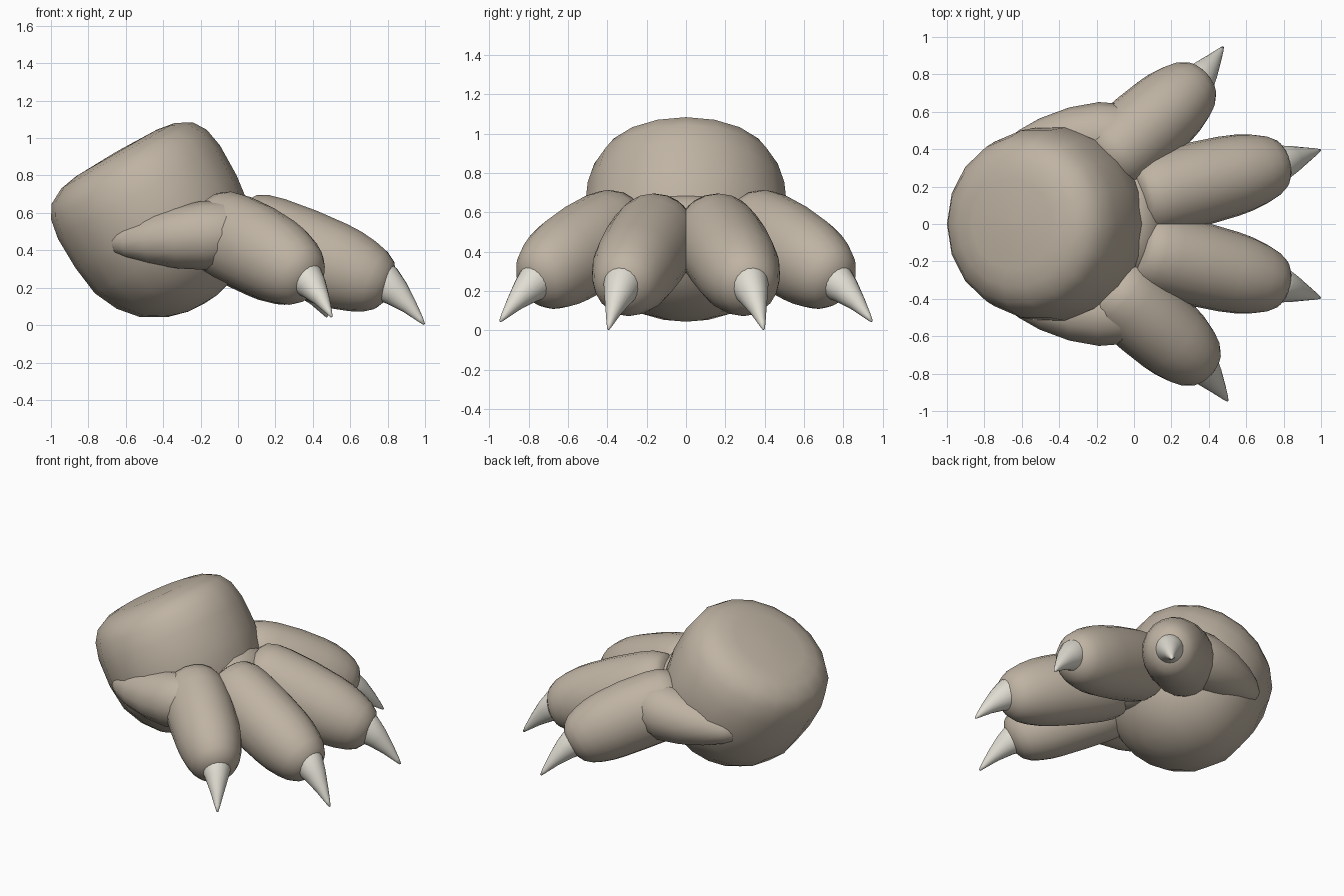
import bpy, bmesh, math
from mathutils import Vector, Matrix

cube = bpy.data.objects.get("Cube")
if cube:
    bpy.data.objects.remove(cube, do_unlink=True)


def material(name, rgb):
    mat = bpy.data.materials.new(name)
    mat.use_nodes = True
    mat.diffuse_color = (*rgb, 1)
    mat.node_tree.nodes["Principled BSDF"].inputs["Base Color"].default_value = (*rgb, 1)
    return mat


SKIN = material("taupe skin", (0.52, 0.45, 0.365))
CLAW = material("ivory claw", (0.75, 0.73, 0.65))


def loft(name, rings, mat):
    """Skin a list of point rings, closing both ends."""
    bm = bmesh.new()
    loops = [[bm.verts.new(p) for p in ring] for ring in rings]
    n = len(loops[0])
    for a, b in zip(loops, loops[1:]):
        for i in range(n):
            j = (i + 1) % n
            bm.faces.new((a[i], a[j], b[j], b[i]))
    bm.faces.new(loops[0][::-1])
    bm.faces.new(loops[-1])
    bmesh.ops.recalc_face_normals(bm, faces=bm.faces)
    for f in bm.faces:
        f.smooth = True
    mesh = bpy.data.meshes.new(name)
    bm.to_mesh(mesh)
    bm.free()
    mesh.materials.append(mat)
    obj = bpy.data.objects.new(name, mesh)
    bpy.context.collection.objects.link(obj)
    return obj


def limb(name, path, profile, mat, width=1.0, sides=20):
    """Sweep a (position, radius) profile along a three-point curve."""
    p0, p1, p2 = (Vector(p) for p in path)
    rings = []
    for t, r in profile:
        centre = p0 * (1 - t) ** 2 + p1 * 2 * t * (1 - t) + p2 * t * t
        along = ((p1 - p0) * (1 - t) + (p2 - p1) * t).normalized()
        across = along.cross(Vector((0, 0, 1))).normalized()
        up = across.cross(along)
        rings.append([centre + across * r * width * math.cos(a) + up * r * math.sin(a)
                      for a in (math.tau * i / sides for i in range(sides))])
    return loft(name, rings, mat)


# Ankle: a rounded barrel leaning backwards, as (radius, half width, height)
ankle_profile = [(0.01, 0.01, 1.128), (0.25, 0.24, 1.122), (0.35, 0.34, 1.105),
                 (0.435, 0.425, 1.06), (0.48, 0.474, 0.99), (0.5, 0.508, 0.88),
                 (0.497, 0.525, 0.7), (0.475, 0.5, 0.53), (0.415, 0.43, 0.40),
                 (0.33, 0.34, 0.30), (0.2, 0.21, 0.225), (0.09, 0.1, 0.195), (0.01, 0.01, 0.19)]
lean = Matrix.Rotation(math.radians(-30), 3, 'Y')
loft("ankle", [[lean @ Vector((-0.103 + r * math.cos(a), w * math.sin(a), h))
                for a in (math.tau * i / 18 for i in range(18))]
               for r, w, h in ankle_profile], SKIN)

# Palm: a small rounded core filling the gap where the toes meet the ankle
palm_angles = [math.pi * (i + 0.1) / 10.2 for i in range(11)]
loft("palm", [[(0.17 * math.sin(v) * math.cos(a), 0.3 * math.sin(v) * math.sin(a),
                0.49 + 0.2 * math.cos(v))
               for a in (math.tau * i / 18 for i in range(18))]
              for v in palm_angles], SKIN)

toe_profile = [(0, 0.17), (0.03, 0.205), (0.1, 0.228), (0.2, 0.237), (0.4, 0.238),
               (0.6, 0.23), (0.7, 0.22), (0.8, 0.2), (0.88, 0.175), (0.94, 0.14),
               (0.98, 0.085), (1, 0.01)]
claw_profile = [(0, 0.106), (0.2, 0.103), (0.45, 0.076), (0.7, 0.045), (0.92, 0.018), (1, 0.006)]
pad_profile = [(0, 0.04), (0.02, 0.1), (0.07, 0.15), (0.16, 0.178), (0.35, 0.184),
               (0.55, 0.165), (0.75, 0.13), (0.9, 0.09), (0.97, 0.06), (1, 0.02)]

for side, s, shift in (("left", 1, 0), ("right", -1, 0.025)):
    # The two sides spread slightly differently
    def path(*points, dx=0):
        return [(x + dx, s * y, z) for x, y, z in points]

    limb(side + "_inner_toe",
         path((0.01, 0.13, 0.51), (0.43, 0.24, 0.36), (0.825, 0.33, 0.195)),
         toe_profile, SKIN, 0.95)
    limb(side + "_inner_claw",
         path((0.735, 0.31, 0.26), (0.86, 0.35, 0.18), (0.995, 0.395, 0.005)),
         claw_profile, CLAW, 0.94)
    limb(side + "_outer_toe",
         path((-0.175, 0.31, 0.52), (0.125, 0.565, 0.405), (0.37, 0.785, 0.22), dx=shift),
         toe_profile, SKIN, 0.92)
    limb(side + "_outer_claw",
         path((0.295, 0.71, 0.29), (0.39, 0.82, 0.215), (0.475, 0.945, 0.045), dx=shift),
         claw_profile, CLAW, 0.96)
    # Shallow pad behind the outer toe
    limb(side + "_side_pad",
         path((0.05, 0.45, 0.5), (-0.27, 0.505, 0.47), (-0.68, 0.39, 0.44)),
         pad_profile, SKIN, 1.0, 12)
